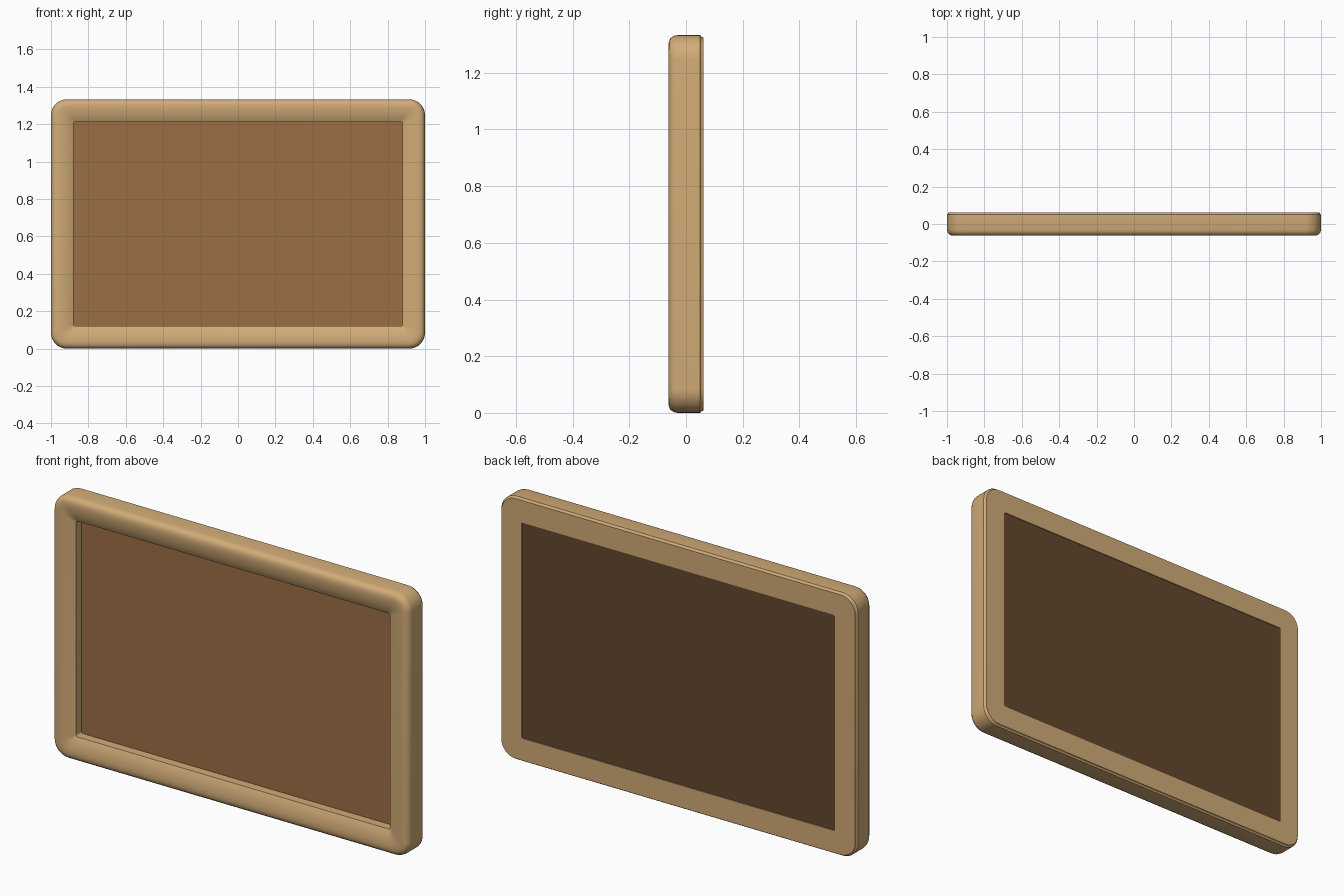
import bpy, bmesh, math

if "Cube" in bpy.data.objects:
    bpy.data.objects.remove(bpy.data.objects["Cube"])

HALF_W, HEIGHT = 1.0, 1.333


def material(name, rgb):
    m = bpy.data.materials.new(name)
    m.use_nodes = True
    m.diffuse_color = (*rgb, 1)
    m.node_tree.nodes["Principled BSDF"].inputs["Base Color"].default_value = (*rgb, 1)
    return m


def rounded_loop(bm, inset, y, radius, steps=8):
    """Ring of vertices: upright rectangle with rounded corners."""
    w, h = HALF_W - inset - radius, HEIGHT / 2 - inset - radius
    ring = []
    for corner, (sx, sz) in enumerate([(1, 1), (-1, 1), (-1, -1), (1, -1)]):
        for i in range(steps + 1):
            a = math.pi / 2 * (corner + i / steps)
            ring.append(bm.verts.new((sx * w + radius * math.cos(a), y,
                                      HEIGHT / 2 + sz * h + radius * math.sin(a))))
    return ring


def bridge(bm, a, b):
    n = len(a)
    for i in range(n):
        j = (i + 1) % n
        bm.faces.new((a[i], a[j], b[j], b[i]))


def finish(bm, name, mats):
    bmesh.ops.recalc_face_normals(bm, faces=bm.faces)
    mesh = bpy.data.meshes.new(name)
    bm.to_mesh(mesh)
    bm.free()
    ob = bpy.data.objects.new(name, mesh)
    bpy.context.collection.objects.link(ob)
    for m in mats:
        mesh.materials.append(m)
    bpy.ops.object.select_all(action='DESELECT')
    ob.select_set(True)
    bpy.context.view_layer.objects.active = ob
    bpy.ops.object.shade_smooth_by_angle(angle=math.radians(30))
    return ob


light_wood = material("light_wood", (0.64, 0.41, 0.185))
brown_board = material("brown_board", (0.33, 0.156, 0.06))
dark_backing = material("dark_backing", (0.125, 0.061, 0.027))

# Frame: moulding section (inset, depth, corner radius) swept round the rectangle
section = [
    (0.12, 0.0625, 0.01), (0.008, 0.0625, 0.08), (0.006, 0.055, 0.08),
    (0.0, 0.05, 0.085), (0.0, -0.03, 0.085), (0.003, -0.043, 0.082),
    (0.01, -0.054, 0.075), (0.02, -0.06, 0.065), (0.035, -0.0625, 0.055),
    (0.055, -0.0615, 0.045), (0.08, -0.057, 0.03), (0.102, -0.05, 0.018),
    (0.12, -0.041, 0.01),
]
bm = bmesh.new()
rings = [rounded_loop(bm, *p) for p in section]
for k, ring in enumerate(rings):
    bridge(bm, ring, rings[(k + 1) % len(rings)])
finish(bm, "frame", [light_wood])

# Board filling the opening: brown in front, dark on the back
bm = bmesh.new()
front = rounded_loop(bm, 0.118, 0.003, 0.01)
back = rounded_loop(bm, 0.118, 0.058, 0.01)
bridge(bm, front, back)
bm.faces.new(front)
bm.faces.new(back)
board = finish(bm, "board", [brown_board, dark_backing])
for face in board.data.polygons:
    face.material_index = 1 if face.normal.y > 0.5 else 0
